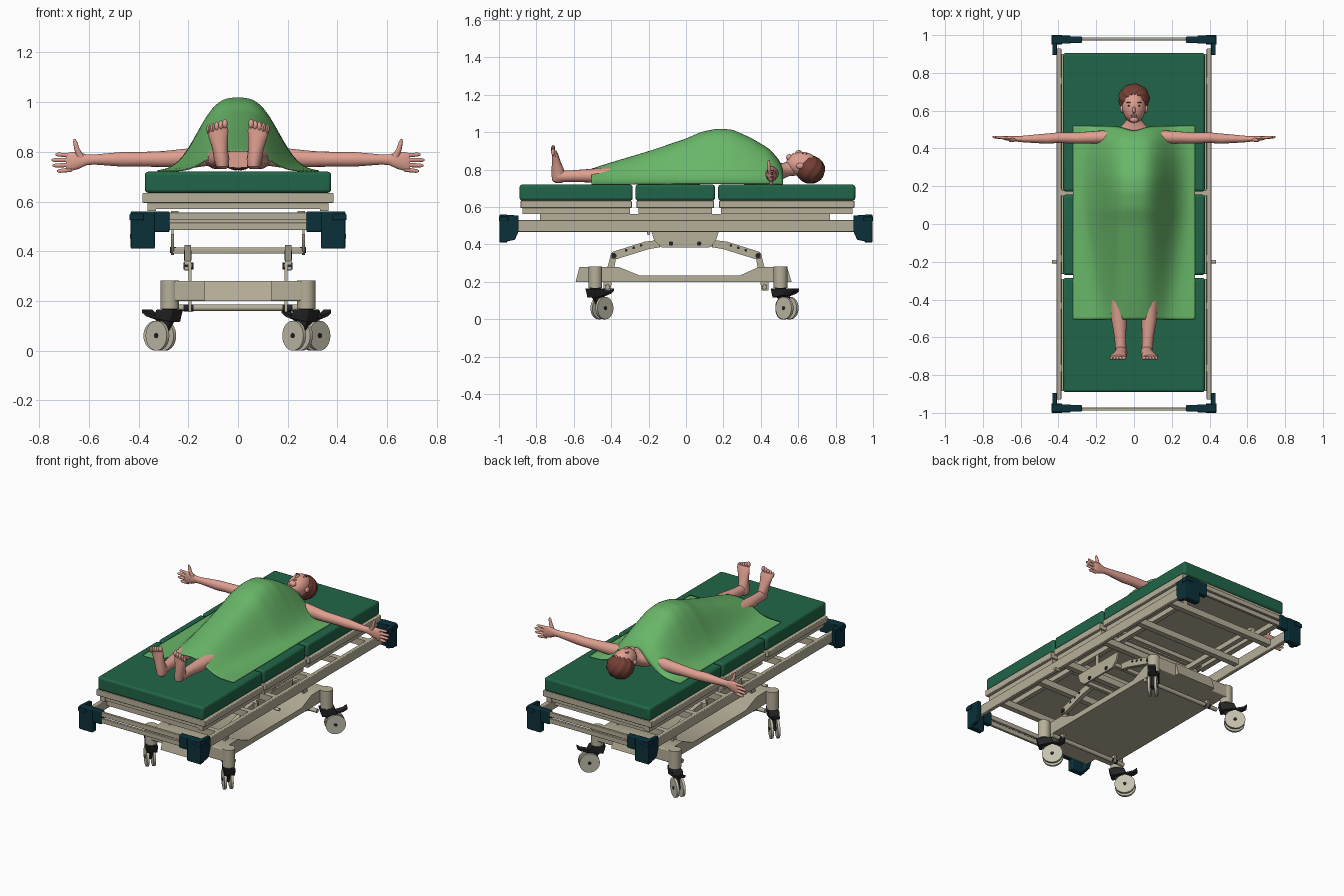
import bpy, bmesh, math
from mathutils import Vector

if "Cube" in bpy.data.objects:
    bpy.data.objects.remove(bpy.data.objects["Cube"])


def material(name, r, g, b):
    m = bpy.data.materials.new(name)
    m.use_nodes = True
    m.diffuse_color = (r, g, b, 1)
    m.node_tree.nodes["Principled BSDF"].inputs["Base Color"].default_value = (r, g, b, 1)
    return m


SHEET = material("sheet green", .14, .47, .14)
PAD = material("mattress green", .015, .13, .065)
FRAME = material("frame beige", .47, .43, .32)
WHEEL = material("wheel cream", .56, .53, .42)
BUMPER = material("bumper teal", .003, .03, .042)
BLACK = material("caster black", .018, .018, .02)
SKIN = material("skin", .74, .35, .28)
HAIR = material("hair brown", .17, .05, .035)
LIPS = material("lips", .5, .13, .11)
made = []


def finish(name, bm, mat, bevel=0):
    bmesh.ops.recalc_face_normals(bm, faces=bm.faces[:])
    me = bpy.data.meshes.new(name)
    bm.to_mesh(me)
    bm.free()
    me.materials.append(mat)
    o = bpy.data.objects.new(name, me)
    bpy.context.scene.collection.objects.link(o)
    if bevel:
        mod = o.modifiers.new("bevel", "BEVEL")
        mod.width, mod.segments = bevel, 3
    made.append(o)
    return o


def prism(name, pts, x0, x1, mat, bevel=0):
    """Outline in (y, z), extruded along x."""
    bm = bmesh.new()
    f = bm.faces.new([bm.verts.new((x0, y, z)) for y, z in pts])
    ext = bmesh.ops.extrude_face_region(bm, geom=[f])["geom"]
    bmesh.ops.translate(bm, vec=(x1 - x0, 0, 0),
                        verts=[v for v in ext if isinstance(v, bmesh.types.BMVert)])
    return finish(name, bm, mat, bevel)


def box(name, x0, x1, y0, y1, z0, z1, mat, bevel=0):
    return prism(name, [(y0, z0), (y1, z0), (y1, z1), (y0, z1)], x0, x1, mat, bevel)


def loft(name, axis, rings, mat, n=16):
    """Elliptical rings (x, y, z, a, b) stacked along one axis."""
    u, v = [i for i in range(3) if i != axis]
    bm = bmesh.new()
    loops = []
    for x, y, z, a, b in rings:
        loop = []
        for k in range(n):
            t = 2 * math.pi * k / n
            p = Vector((x, y, z))
            p[u] += a * math.cos(t)
            p[v] += b * math.sin(t)
            loop.append(bm.verts.new(p))
        loops.append(loop)
    for p, q in zip(loops, loops[1:]):
        for k in range(n):
            bm.faces.new((p[k], p[(k + 1) % n], q[(k + 1) % n], q[k]))
    bm.faces.new(loops[0])
    bm.faces.new(loops[-1])
    return finish(name, bm, mat)


def rod(name, axis, start, end, r, mat, n=20):
    return loft(name, axis, [(*start, r, r), (*end, r, r)], mat, n)


def ball(name, c, r, mat, n=24):
    bm = bmesh.new()
    bmesh.ops.create_uvsphere(bm, u_segments=n, v_segments=n // 2, radius=1)
    for v in bm.verts:
        v.co = Vector([c[i] + r[i] * v.co[i] for i in range(3)])
    return finish(name, bm, mat)


def table(t, rows):
    for (a, *p), (b, *q) in zip(rows, rows[1:]):
        if t <= b:
            k = max(0, (t - a) / (b - a))
            return [i + (j - i) * k for i, j in zip(p, q)]
    return rows[-1][1:]


SIDES = ((1, "left"), (-1, "right"))

# Mattress sections on their deck panels
for part, y0, y1 in (("foot", -.89, -.285), ("seat", -.27, .155), ("back", .172, .905)):
    box(part + "_mattress", -.375, .375, y0, y1, .635, .72, PAD, .014)
    box(part + "_deck", -.385, .385, y0 + .005, y1 - .005, .595, .634, FRAME, .004)
    for s, side in SIDES:
        box(f"{part}_deck_rail_{side}", s * .33, s * .365, y0 + .015, y1 - .015, .562, .595, FRAME)
    for y in (y0 + .02, y1 - .045):
        box(part + "_deck_crossbar", -.33, .33, y, y + .025, .57, .595, FRAME)

# Upper bed frame
for s, side in SIDES:
    box("side_rail_" + side, s * .385, s * .41, -.93, .93, .468, .53, FRAME, .004)
    box("inner_rail_" + side, s * .24, s * .27, -.78, .77, .53, .562, FRAME)
    rod("rail_stub_" + side, 0, (s * .40, -.2, .46), (s * .435, -.2, .46), .009, FRAME)
    box("hinge_post_" + side, s * .26, s * .268, -.03, .0, .40, .56, FRAME)
for y in (-.78, -.45, -.2, .15, .45, .74):
    box("frame_crossbar", -.39, .39, y, y + .035, .49, .53, FRAME)

# End bars and corner bumpers
for e, end in ((-1, "foot"), (1, "head")):
    for z in (.485, .525):
        box(end + "_end_bar", -.34, .34, e * .972, e * .988, z, z + .03, FRAME, .003)
    for s, side in SIDES:
        tag = f"{end}_{side}"
        box("bumper_arm_" + tag, s * .275, s * .36, e * .958, e * .993, .477, .56, BUMPER, .006)
        box("bumper_corner_" + tag, s * .335, s * .43, e * .955, e * .997, .41, .56, BUMPER, .006)
        prism("bumper_side_" + tag, [(e * .995, .41), (e * .915, .425), (e * .895, .47),
              (e * .895, .555), (e * .995, .56)], s * .408, s * .432, BUMPER, .004)
        box("bumper_cap_" + tag, s * .38, s * .437, e * .95, e, .525, .55, BUMPER, .004)

# Lift brackets, arms and links
for s, side in SIDES:
    prism("lift_bracket_" + side, [(-.185, .47), (.175, .47), (.16, .42), (.125, .385),
          (-.13, .385), (-.17, .42)], s * .258, s * .27, FRAME)
    for y in (-.08, .07):
        rod("bracket_bolt_" + side, 0, (s * .25, y, .405), (s * .274, y, .405), .012, BLACK)
    for e, end in ((-1, "front"), (1, "rear")):
        tag = f"{end}_{side}"
        prism("lift_arm_" + tag, [(e * .14, .425), (e * .22, .415), (e * .395, .36), (e * .40, .325),
              (e * .37, .322), (e * .2, .375), (e * .14, .385)], s * .19, s * .215, FRAME)
        prism("lift_link_" + tag, [(e * .37, .35), (e * .40, .355), (e * .44, .20), (e * .44, .155),
              (e * .405, .155), (e * .395, .21)], s * .188, s * .2, FRAME)
        for y, z in ((.385, .34), (.42, .172)):
            rod("pivot_" + tag, 0, (s * .18, e * y, z), (s * .22, e * y, z), .014, BLACK)
        for y in (.24, .28, .32):
            z = .395 - (y - .24) * .33
            rod("arm_hole_" + tag, 0, (s * .188, e * y, z), (s * .217, e * y, z), .007, BLACK)
for e, end in ((-1, "front"), (1, "rear")):
    box(end + "_lift_bar", -.265, .265, e * .12, e * .145, .39, .415, FRAME, .004)
    rod(end + "_base_bar", 0, (-.27, e * .42, .172), (.27, e * .42, .172), .013, FRAME)

# Wheeled base
prism("base_cover", [(-.47, .2), (-.47, .28), (-.36, .28), (-.25, .235), (.29, .235),
                     (.39, .28), (.49, .28), (.49, .2)], -.25, .25, FRAME)
prism("base_front_nose", [(-.59, .2), (-.57, .28), (-.45, .28), (-.45, .2)], -.135, .135, FRAME)
prism("base_rear_nose", [(.45, .2), (.45, .28), (.54, .28), (.565, .2)], -.135, .135, FRAME)
for y, end in ((-.485, "front"), (.505, "rear")):
    box(end + "_base_beam", -.27, .27, y - .03, y + .03, .2, .28, FRAME, .006)
    for s, side in SIDES:
        tag = f"{end}_{side}"
        x = s * .275
        rod("base_column_" + tag, 2, (x, y, .168), (x, y, .282), .037, FRAME, 24)
        # Swivelling twin wheel caster
        yaw = {"front_left": 45, "front_right": 45, "rear_left": -45, "rear_right": 55}[tag]
        parts = [
            rod("caster_stem_" + tag, 2, (0, 0, .145), (0, 0, .185), .03, BLACK),
            prism("caster_hood_" + tag, [(-.045, .165), (.045, .165), (.06, .13), (-.03, .115)],
                  -.032, .032, BLACK, .004),
            prism("caster_fork_" + tag, [(-.035, .14), (.06, .14), (.068, .05), (.04, .045)],
                  -.009, .009, BLACK),
            prism("caster_pedal_" + tag, [(.04, .135), (.10, .15), (.12, .165), (.12, .152), (.1, .138),
                  (.04, .12)], -.022, .022, BLACK),
            rod("caster_axle_" + tag, 0, (-.03, .05, .06), (.03, .05, .06), .01, BLACK)]
        for k in (-1, 1):
            parts.append(rod("wheel_" + tag, 0, (k * .012, .05, .06), (k * .027, .05, .06),
                             .06, WHEEL, 32))
        for o in parts:
            o.location = (x, y, 0)
            o.rotation_euler.z = math.radians(yaw)

# Draped sheet: y, ridge height, ridge width
DRAPE = [(-.51, .08, .15), (-.4, .115, .155), (-.2, .175, .17), (0, .242, .185), (.08, .278, .19),
         (.17, .296, .19), (.25, .29, .19), (.35, .245, .19), (.45, .185, .185),
         (.5, .125, .17), (.525, .075, .15)]
bm = bmesh.new()
nx, ny, rows = 44, 60, []
for j in range(ny + 1):
    row = []
    for i in range(nx + 1):
        x = -.328 + .656 * i / nx
        top = .525 - .025 * math.exp(-(x / .06) ** 2)
        y = -.51 + (top + .51) * j / ny
        h, w = table(y, DRAPE)
        row.append(bm.verts.new((x, y, .724 + h * math.exp(-(abs(x) / w) ** 3))))
    rows.append(row)
for p, q in zip(rows, rows[1:]):
    for i in range(nx):
        bm.faces.new((p[i], p[i + 1], q[i + 1], q[i]))
sheet = finish("sheet", bm, SHEET)
smooth = sheet.modifiers.new("smooth", "SMOOTH")
smooth.iterations = 4
sheet.modifiers.new("thickness", "SOLIDIFY").thickness = .004

# Arms, hands, legs and feet
for s, side in SIDES:
    loft("arm_" + side, 0, [(s * x, y, z, a, b) for x, y, z, a, b in (
        (.08, .46, .785, .03, .035), (.17, .46, .777, .035, .04), (.3, .455, .771, .03, .032),
        (.4, .457, .77, .028, .029), (.46, .452, .77, .027, .03), (.58, .45, .769, .018, .02),
        (.61, .45, .768, .015, .022), (.645, .452, .765, .014, .035), (.68, .455, .76, .012, .038),
        (.692, .455, .758, .007, .032))], SKIN)
    for k, reach in enumerate((.735, .75, .746, .728)):
        z0, z1 = .786 - .019 * k, .789 - .022 * k
        loft("finger_" + side, 0, [(s * .67, .455, z0, .009, .01), (s * (reach - .01), .46, z1, .007, .008),
             (s * reach, .461, z1, .003, .004)], SKIN, 10)
    loft("thumb_" + side, 2, [(s * .63, .448, .775, .018, .011), (s * .648, .443, .81, .011, .01),
         (s * .656, .442, .842, .008, .008), (s * .658, .442, .852, .003, .003)], SKIN, 10)
    loft("leg_" + side, 1, [(s * .085, -.3, .775, .05, .045), (s * .08, -.5, .768, .041, .037),
         (s * .073, -.6, .766, .031, .031), (s * .068, -.69, .764, .028, .03)], SKIN)
    loft("foot_" + side, 2, [(s * x, y, z, a, b) for x, y, z, a, b in (
        (.062, -.68, .73, .014, .018), (.063, -.68, .74, .026, .035), (.066, -.68, .77, .031, .039),
        (.072, -.687, .81, .031, .031), (.078, -.695, .85, .037, .022), (.083, -.7, .885, .044, .016),
        (.085, -.705, .903, .041, .011))], SKIN)
    for k in range(5):
        x = s * (.053 + .0165 * k)
        ball("toe_" + side, (x, -.71, .913 - .005 * k), (.012 - .001 * k, .011, .019), SKIN, 10)

# Neck and head
loft("neck", 1, [(0, .42, .785, .13, .05), (0, .49, .785, .10, .048), (0, .525, .795, .06, .042),
                 (0, .55, .805, .042, .04), (0, .61, .81, .04, .04)], SKIN)
ball("head", (0, .62, .83), (.062, .086, .065), SKIN)
ball("nose", (0, .603, .889), (.009, .02, .016), SKIN, 12)
ball("chin", (0, .553, .865), (.025, .018, .018), SKIN, 12)
ball("mouth", (0, .574, .882), (.017, .006, .006), LIPS, 12)
for s, side in SIDES:
    ball("ear_" + side, (s * .064, .61, .82), (.01, .022, .016), SKIN, 12)
    ball("eye_" + side, (s * .024, .626, .886), (.011, .004, .004), HAIR, 12)
    ball("eyebrow_" + side, (s * .026, .643, .886), (.015, .003, .004), HAIR, 12)

# Wavy hair
hair = ball("hair", (0, .665, .8), (.082, .077, .073), HAIR, 48)
for v in hair.data.vertices:
    d = v.co - Vector((0, .665, .8))
    v.co += d * .035 * math.sin(9 * math.atan2(d.x, d.y) + 90 * d.z)

# Smooth curved surfaces, keep hard edges
bpy.ops.object.select_all(action="DESELECT")
for o in made:
    o.select_set(True)
bpy.context.view_layer.objects.active = made[0]
bpy.ops.object.shade_smooth_by_angle(angle=math.radians(40))
bpy.ops.object.select_all(action="DESELECT")
